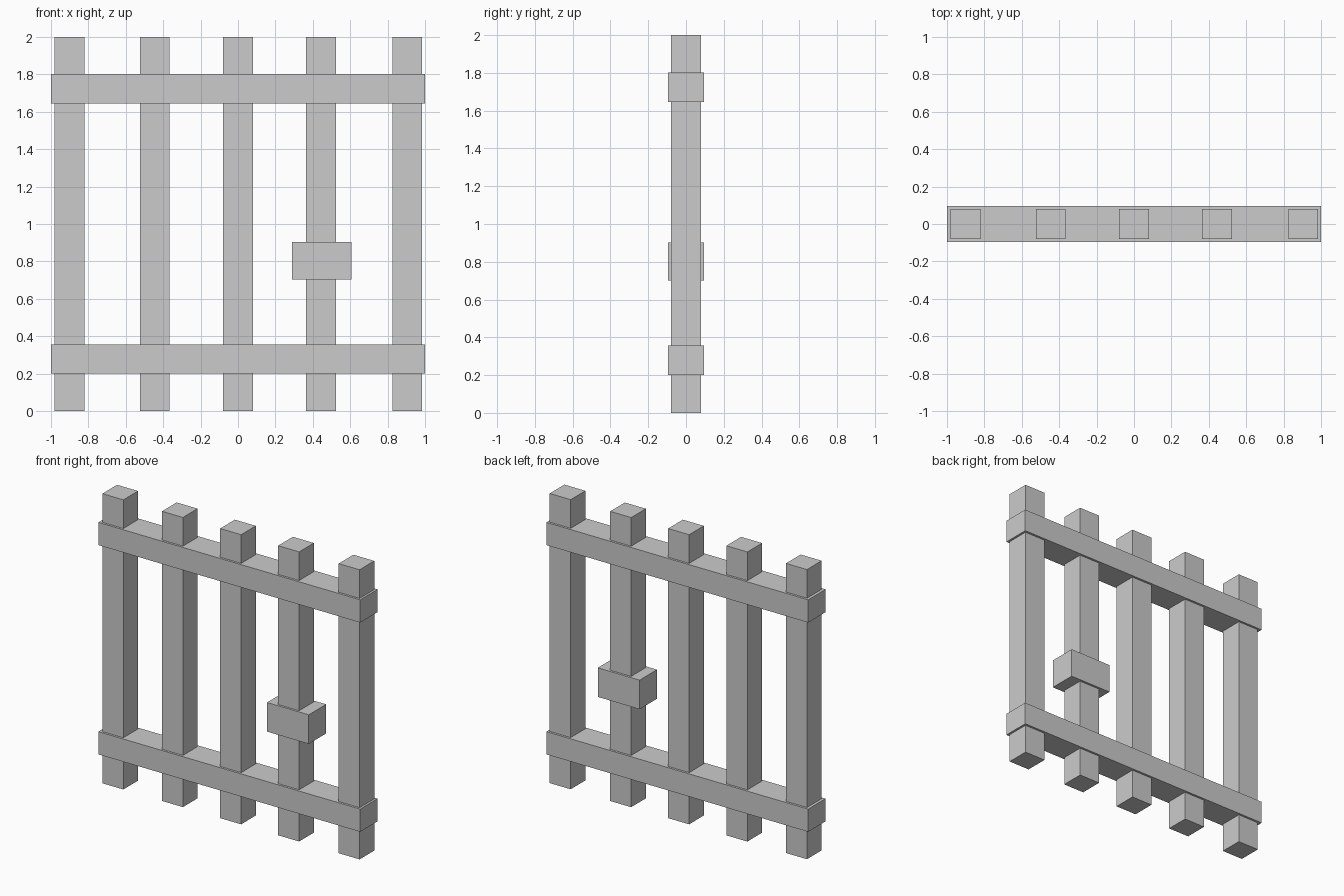
import bpy

if "Cube" in bpy.data.objects:
    bpy.data.objects.remove(bpy.data.objects["Cube"])


def box(name, x, y, z):
    """Box spanning the given (min, max) ranges."""
    bpy.ops.mesh.primitive_cube_add(
        size=1, location=[(a + b) / 2 for a, b in (x, y, z)])
    ob = bpy.context.object
    ob.name = name
    ob.scale = [b - a for a, b in (x, y, z)]
    bpy.ops.object.transform_apply(location=False, rotation=False, scale=True)
    return ob


# Upright bars
for i, cx in enumerate((-0.9, -0.445, 0.0, 0.443, 0.905)):
    box(f"upright_bar_{i + 1}", (cx - 0.08, cx + 0.08), (-0.08, 0.08), (0, 2))

# Horizontal rails
for name, z in (("lower_rail", (0.2, 0.357)), ("upper_rail", (1.645, 1.802))):
    box(name, (-1, 1), (-0.095, 0.095), z)

# Lock block around the fourth bar
box("lock_block", (0.288, 0.607), (-0.095, 0.095), (0.702, 0.903))
